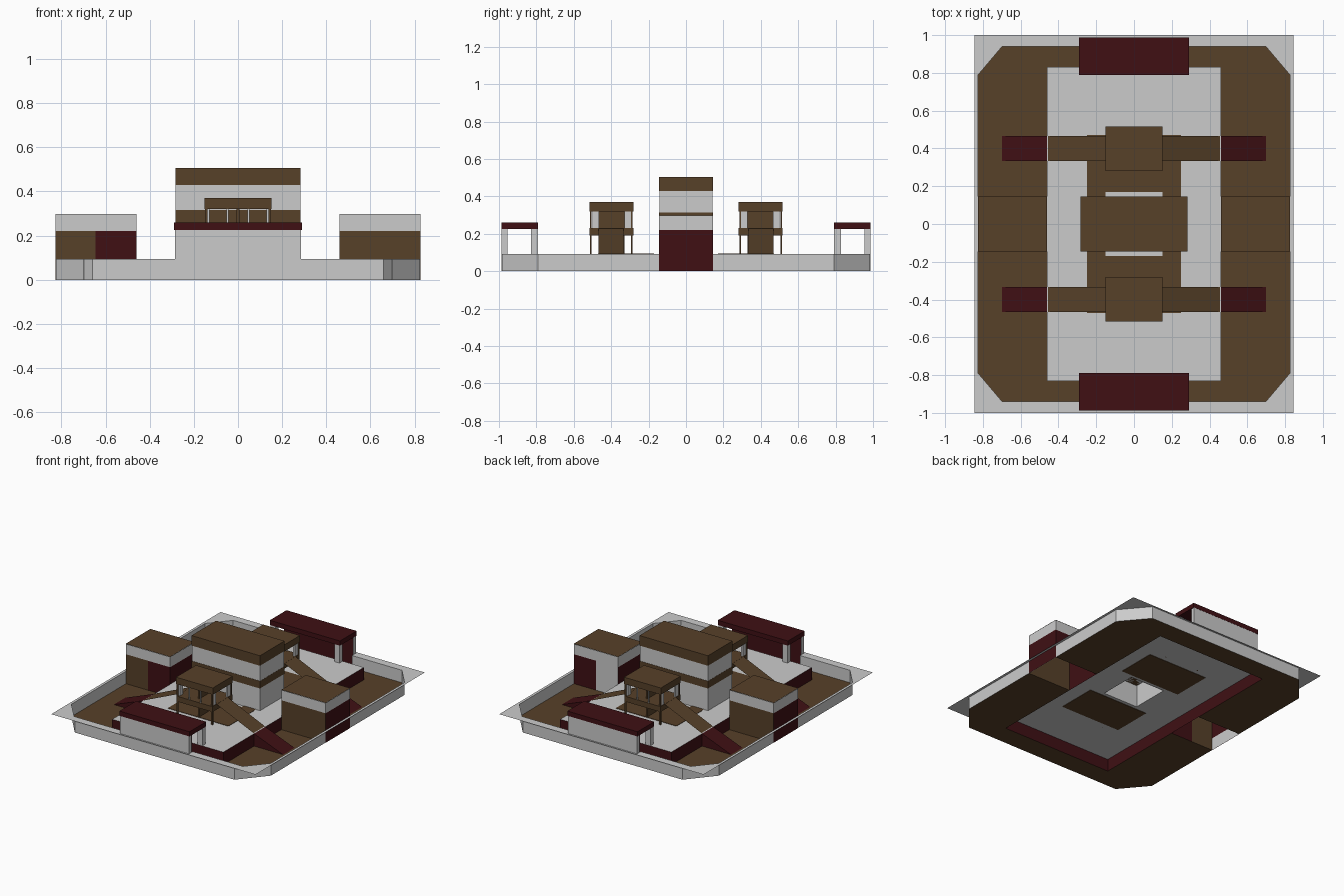
import bpy, bmesh

if "Cube" in bpy.data.objects:
    bpy.data.objects.remove(bpy.data.objects["Cube"])


def material(name, rgb):
    m = bpy.data.materials.new(name)
    m.diffuse_color = (*rgb, 1)
    m.use_nodes = True
    m.node_tree.nodes["Principled BSDF"].inputs["Base Color"].default_value = m.diffuse_color
    return m


BROWN = material("brown", (0.095, 0.052, 0.022))
RED = material("red", (0.05, 0.005, 0.007))
GREY = None


def finish(name, bm, mat):
    me = bpy.data.meshes.new(name)
    bm.to_mesh(me)
    bm.free()
    ob = bpy.data.objects.new(name, me)
    bpy.context.collection.objects.link(ob)
    if mat:
        me.materials.append(mat)
    return ob


def box(name, x, y, z, mat=None, skip=""):
    """Box from ranges; skip may hold 'b' (bottom) or 't' (top) to leave it open."""
    bm = bmesh.new()
    bmesh.ops.create_cube(bm, size=1)
    for v in bm.verts:
        for i, (a, b) in enumerate((x, y, z)):
            v.co[i] = a if v.co[i] < 0 else b
    bm.normal_update()
    gone = [f for f in bm.faces if ("b" in skip and f.normal.z < -.5) or ("t" in skip and f.normal.z > .5)]
    bmesh.ops.delete(bm, geom=gone, context='FACES_ONLY')
    return finish(name, bm, mat)


def sheet(name, polys, mat=None):
    """Flat polygons in one object."""
    bm = bmesh.new()
    for p in polys:
        bm.faces.new([bm.verts.new(c) for c in p])
    return finish(name, bm, mat)


def rect(x0, x1, y0, y1, z):
    return [(x0, y0, z), (x1, y0, z), (x1, y1, z), (x0, y1, z)]


def rng(s, a, b):
    return tuple(sorted((s * a, s * b)))


H = 0.093  # height of the outer wall and the platform

# Outer wall: eight-sided outline, with a flat rim out to the full rectangle
octo = [(.825, -.79), (.825, .79), (.66, .985), (-.66, .985),
        (-.825, .79), (-.825, -.79), (-.66, -.985), (.66, -.985)]
pairs = list(zip(octo, octo[1:] + octo[:1]))
sheet("outer_wall", [[(*a, 0), (*b, 0), (*b, H), (*a, H)] for a, b in pairs])
X, Y = .845, 1.0
rim = []
for s in (-1, 1):
    rim.append([(s * .825, -.79, H), (s * X, -.79, H), (s * X, .79, H), (s * .825, .79, H)])
    rim.append([(-.66, s * .985, H), (-.66, s * Y, H), (.66, s * Y, H), (.66, s * .985, H)])
    for t in (-1, 1):
        rim.append([(s * .66, t * .985, H), (s * .66, t * Y, H), (s * X, t * Y, H),
                    (s * X, t * .79, H), (s * .825, t * .79, H)])
sheet("outer_rim", rim)

# Courtyard floor, open below the platform and the side buildings
floor = []
for s in (-1, 1):
    for t in (-1, 1):
        floor.append([(s * .46, t * .145, 0), (s * .825, t * .145, 0), (s * .825, t * .79, 0),
                      (s * .66, t * .985, 0), (s * .46, t * .985, 0)])
    floor.append(rect(-.46, .46, *rng(s, .83, .985), 0))
sheet("courtyard_floor", floor, BROWN)
for s, n in ((-1, "front"), (1, "back")):
    for t, m in ((-1, "left"), (1, "right")):
        # Thick ledge inside the end walls
        k = [(t * .285, s * .94), (t * .70, s * .94), (t * .66, s * .985), (t * .285, s * .985)]
        sheet(f"{n}_{m}_ledge", [[(*c, H) for c in k],
              [(*k[0], 0), (*k[1], 0), (*k[1], H), (*k[0], H)]])

# Central platform: red sides, grey top with a square shaft
box("platform_sides", (-.46, .46), (-.83, .83), (0, H), RED, "tb")
c = .145
sheet("platform_top", [rect(-.46, .46, -.83, -c, H), rect(-.46, .46, c, .83, H),
                       rect(-.46, -c, -c, c, H), rect(c, .46, -c, c, H)])

# Central building
box("central_shaft", (-c, c), (-c, c), (H, .26), GREY, "b")
box("central_lower_walls", (-.282, .282), (-.143, .143), (H, .26), GREY, "tb")
box("central_band", (-.283, .283), (-.145, .145), (.26, .315), BROWN)
box("central_upper_walls", (-.282, .282), (-.143, .143), (.315, .43), GREY, "tb")
box("central_roof", (-.283, .283), (-.145, .145), (.43, .505), BROWN)

# Side buildings: wall panels below, grey band and brown roof above
Z = .22
for s, n in ((-1, "left"), (1, "right")):
    for t, m in ((-1, "front"), (1, "back")):
        for part, a, b in (("inner", .46, .645), ("outer", .645, .827)):
            mat = BROWN
            if (s, t, part) in ((-1, -1, "inner"), (1, 1, "outer")):
                mat = RED
            if (s, t, part) == (1, 1, "inner"):
                mat = GREY
            y = t * .145
            sheet(f"{n}_building_{m}_{part}_wall",
                  [[(s * a, y, 0), (s * b, y, 0), (s * b, y, Z), (s * a, y, Z)]], mat)
    for part, x in (("inner", .46), ("outer", .827)):
        sheet(f"{n}_building_{part}_side",
              [[(s * x, -.145, 0), (s * x, .145, 0), (s * x, .145, Z), (s * x, -.145, Z)]], RED)
    box(f"{n}_building_band", rng(s, .46, .827), (-.145, .145), (Z, .297), GREY, "t")
    sheet(f"{n}_building_roof", [rect(*rng(s, .46, .827), -.145, .145, .298)], BROWN)

for s, n in ((-1, "front"), (1, "back")):
    # Gates: end wall with a red inner face, two inner posts, red roof slab
    box(f"{n}_gate_wall", (-.285, .285), rng(s, .955, .986), (0, .225))
    sheet(f"{n}_gate_lining", [[(-.285, s * .953, 0), (.285, s * .953, 0),
                               (.285, s * .953, .225), (-.285, s * .953, .225)]], RED)
    for t, m in ((-1, "left"), (1, "right")):
        box(f"{n}_gate_{m}_post", rng(t, .245, .285), rng(s, .792, .828), (H, .225))
    box(f"{n}_gate_roof", (-.29, .29), rng(s, .79, .987), (.225, .26), RED)

    # Small tower: floor and roof slabs, corner posts, grey walls, brown core
    box(f"{n}_tower_base", (-.25, .25), rng(s, .17, .47), (H - .003, H + .003), BROWN)
    for t, m in ((-1, "left"), (1, "right")):
        sheet(f"{n}_{m}_base_link", [rect(*rng(t, .15, .25), *rng(s, .145, .17), H + .003)], BROWN)
    box(f"{n}_tower_floor", (-.15, .15), rng(s, .28, .515), (.19, .23), BROWN)
    box(f"{n}_tower_roof", (-.152, .152), rng(s, .28, .515), (.32, .37), BROWN)
    box(f"{n}_tower_core", (-.006, .006), rng(s, .33, .465), (H, .32), BROWN)
    for t, m in ((-1, "left"), (1, "right")):
        for y, k in ((.285, "inner"), (.505, "outer")):
            box(f"{n}_tower_{m}_{k}_leg", rng(t, .137, .149), rng(s, y, y + .009), (H, .32), BROWN)
            box(f"{n}_tower_{m}_{k}_pillar", rng(t, .043, .051), rng(s, y, y + .008), (.23, .32))
        box(f"{n}_tower_{m}_inner_wall", rng(t, .13, .145), rng(s, .294, .33), (.23, .32))
        box(f"{n}_tower_{m}_outer_wall", rng(t, .13, .145), rng(s, .465, .5), (.23, .32))

        # Ramps: brown from tower to platform, red from platform to courtyard
        ya, yb = s * .333, s * .467
        sheet(f"{n}_{m}_upper_ramp", [[(t * .148, ya, .23), (t * .455, ya, H + .003),
                                       (t * .455, yb, H + .003), (t * .148, yb, .23)]], BROWN)
        a, b, d = (t * .46, H), (t * .70, 0), (t * .46, 0)
        sheet(f"{n}_{m}_lower_ramp",
              [[(a[0], ya, H), (b[0], ya, 0), (b[0], yb, 0), (a[0], yb, H)]] +
              [[(p[0], y, p[1]) for p in (a, b, d)] for y in (ya, yb)], RED)
